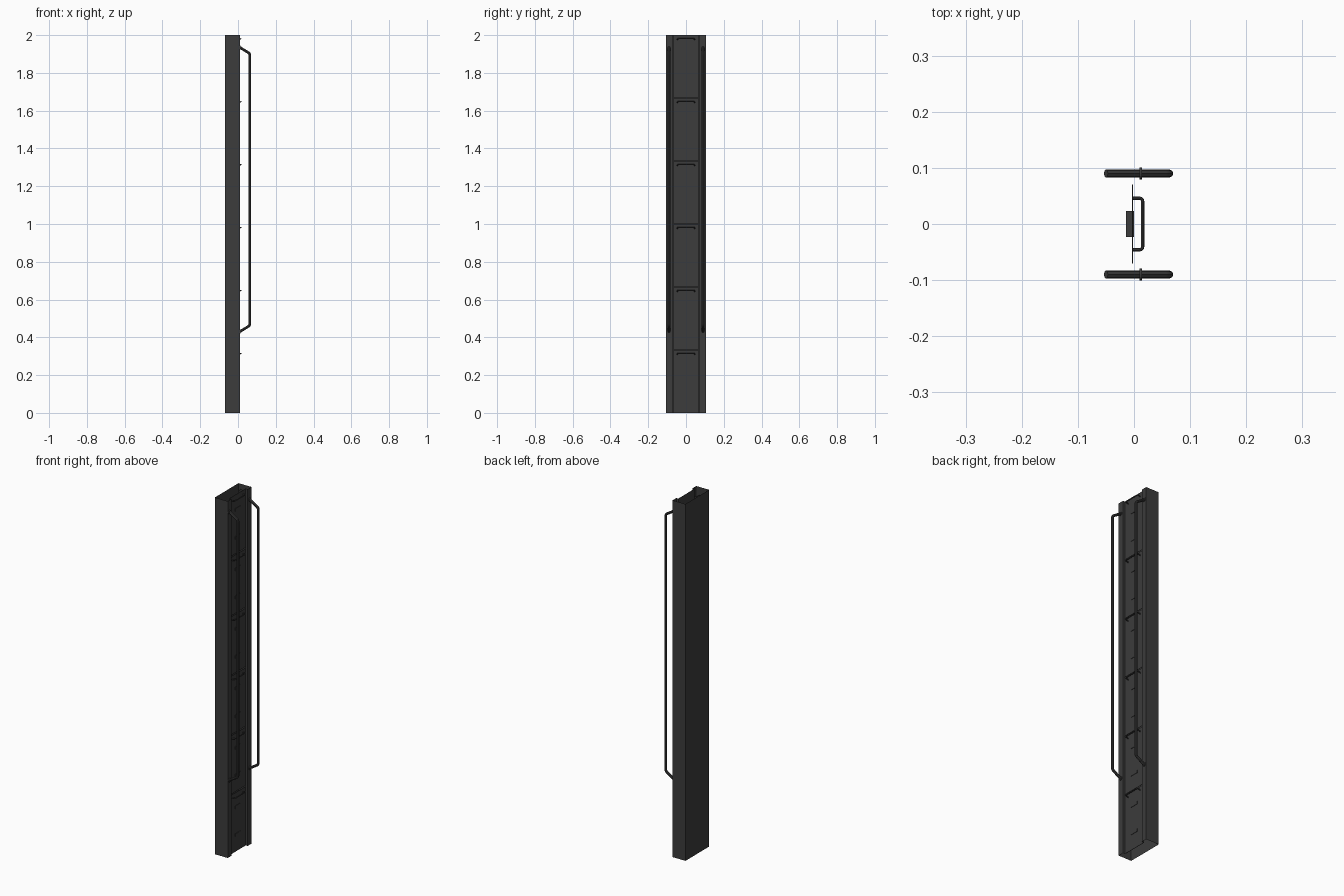
import bpy, bmesh
from math import pi, atan2
from mathutils import Vector

if "Cube" in bpy.data.objects:
    bpy.data.objects.remove(bpy.data.objects["Cube"])

dark = bpy.data.materials.new("dark_grey")
dark.diffuse_color = (0.045, 0.045, 0.045, 1)
dark.use_nodes = True
dark.node_tree.nodes["Principled BSDF"].inputs["Base Color"].default_value = dark.diffuse_color


def link(name, mesh):
    ob = bpy.data.objects.new(name, mesh)
    bpy.context.collection.objects.link(ob)
    mesh.materials.append(dark)
    return ob


def box(name, lo, hi):
    bm = bmesh.new()
    bmesh.ops.create_cube(bm, size=1)
    lo, hi = Vector(lo), Vector(hi)
    for v in bm.verts:
        v.co = (lo + hi) / 2 + v.co * (hi - lo)
    me = bpy.data.meshes.new(name)
    bm.to_mesh(me)
    bm.free()
    return link(name, me)


def rounded(points, r):
    """Replace each inner corner of a path with a small quadratic bend."""
    pts = [Vector(p) for p in points]
    out = [pts[0]]
    for a, b, c in zip(pts, pts[1:], pts[2:]):
        s, e = b + (a - b).normalized() * r, b + (c - b).normalized() * r
        for t in (0, 0.33, 0.67, 1):
            out.append(s * (1 - t) ** 2 + b * 2 * t * (1 - t) + e * t * t)
    return out + [pts[-1]]


def tube(name, points, radius, bend):
    pts = rounded(points, bend)
    cu = bpy.data.curves.new(name, 'CURVE')
    cu.dimensions = '3D'
    cu.bevel_depth = radius
    cu.bevel_resolution = 2
    cu.use_fill_caps = True
    sp = cu.splines.new('POLY')
    sp.points.add(len(pts) - 1)
    for p, co in zip(sp.points, pts):
        p.co = (*co, 1)
    ob = link(name, cu)
    bpy.ops.object.select_all(action='DESELECT')
    bpy.context.view_layer.objects.active = ob
    ob.select_set(True)
    bpy.ops.object.convert(target='MESH')
    bpy.ops.object.shade_smooth_by_angle()


# Open sheet-metal channel: back, two sides, front lips and inward returns
half = [(-0.003, 0.072), (0.010, 0.072), (0.010, 0.105), (-0.07, 0.105)]
profile = half + [(x, -y) for x, y in reversed(half)]
bm = bmesh.new()
low = [bm.verts.new((x, y, 0)) for x, y in profile]
top = [bm.verts.new((x, y, 2)) for x, y in profile]
for i in range(len(profile) - 1):
    bm.faces.new((low[i], low[i + 1], top[i + 1], top[i]))
me = bpy.data.meshes.new("channel")
bm.to_mesh(me)
bm.free()
link("channel", me)

# Six removable cover panels, each with a pull and two latch pockets
pitch = 2 / 6
for i in range(6):
    z0, z1 = i * pitch, (i + 1) * pitch
    box("cover_panel", (-0.004, -0.07, z0 + (0.003 if i else 0)),
        (-0.002, 0.07, z1 - (0.003 if i < 5 else 0)))
    for d in (0.084, 0.24):
        box("latch_pocket", (-0.014, -0.023, z1 - d - 0.008),
            (0.0, 0.023, z1 - d + 0.008))
    tube("panel_pull", [(-0.003, -0.046, z1 - 0.024), (0.0155, -0.046, z1 - 0.019),
                        (0.0155, 0.046, z1 - 0.019), (-0.003, 0.046, z1 - 0.024)],
         0.003, 0.006)

# Long side handles with collars where they pass through the lips
for s in (-1, 1):
    y = 0.09 * s
    tube("side_handle", [(-0.05, y, 0.393), (0.063, y, 0.463),
                         (0.063, y, 1.902), (-0.05, y, 1.972)], 0.007, 0.01)
    for z in (0.431, 1.935):
        bm = bmesh.new()
        bmesh.ops.create_cone(bm, cap_ends=True, segments=16,
                              radius1=0.011, radius2=0.011, depth=0.004)
        me = bpy.data.meshes.new("handle_collar")
        bm.to_mesh(me)
        bm.free()
        ob = link("handle_collar", me)
        ob.location = (0.012, y, z)
        ob.rotation_euler = (0, pi / 2, 0)
